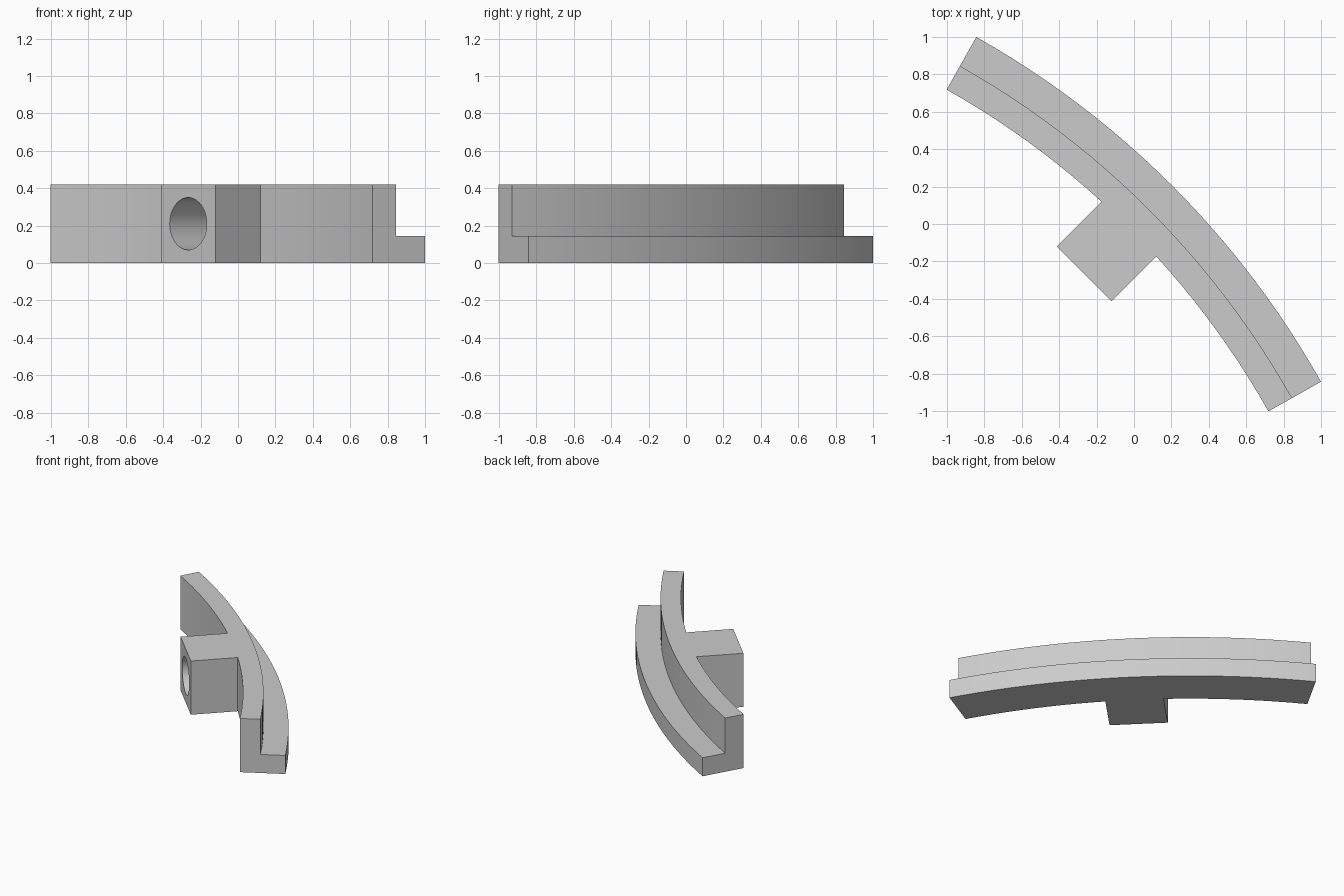
import bpy, bmesh
from math import sin, cos, radians, asin, sqrt, pi
from mathutils import Matrix, Vector

cube = bpy.data.objects.get("Cube")
if cube:
    bpy.data.objects.remove(cube)

R_IN, R_MID, R_OUT = 4.523, 4.668, 4.846
LEDGE, HEIGHT = 0.145, 0.42
CENTRE = Vector((-3.222, -3.222, 0))
HALF_SWEEP = radians(15.6)
BLOCK_HALF, BLOCK_FRONT = 0.207, 4.18
DIAGONAL = radians(45)
SEGMENTS = 24

grey = bpy.data.materials.new("light grey")
grey.use_nodes = True
grey.diffuse_color = (0.6, 0.6, 0.6, 1)
grey.node_tree.nodes["Principled BSDF"].inputs["Base Color"].default_value = (0.6, 0.6, 0.6, 1)


def polar(r, a, z=0):
    """Point on the ring, with the angle measured from the diagonal."""
    return CENTRE + Vector((r * cos(DIAGONAL + a), r * sin(DIAGONAL + a), z))


def finish(name, bm):
    bmesh.ops.recalc_face_normals(bm, faces=bm.faces[:])
    mesh = bpy.data.meshes.new(name)
    bm.to_mesh(mesh)
    bm.free()
    mesh.materials.append(grey)
    obj = bpy.data.objects.new(name, mesh)
    bpy.context.collection.objects.link(obj)
    return obj


# Curved rail: an L-shaped section swept along the arc
profile = [(R_IN, 0), (R_OUT, 0), (R_OUT, LEDGE), (R_MID, LEDGE), (R_MID, HEIGHT), (R_IN, HEIGHT)]
bm = bmesh.new()
rings = []
for i in range(SEGMENTS + 1):
    a = HALF_SWEEP * (2 * i / SEGMENTS - 1)
    rings.append([bm.verts.new(polar(r, a, z)) for r, z in profile])
for s, t in zip(rings, rings[1:]):
    for k in range(len(profile)):
        n = (k + 1) % len(profile)
        bm.faces.new((s[k], s[n], t[n], t[k]))
bm.faces.new(rings[0])
bm.faces.new(rings[-1])
rail = finish("curved_rail", bm)

# Mounting block: back side follows the inner arc of the rail
back = asin(BLOCK_HALF / R_IN)
front = asin(BLOCK_HALF / BLOCK_FRONT)
front_r = sqrt(BLOCK_FRONT ** 2 + BLOCK_HALF ** 2)
outline = [polar(front_r, front), polar(front_r, -front)]
outline += [polar(R_IN, back * (i / 3 - 1)) for i in range(7)]
bm = bmesh.new()
base = bm.faces.new([bm.verts.new(p) for p in outline])
grown = bmesh.ops.extrude_face_region(bm, geom=[base])["geom"]
bmesh.ops.translate(bm, vec=(0, 0, HEIGHT), verts=[g for g in grown if isinstance(g, bmesh.types.BMVert)])
block = finish("mounting_block", bm)

# Round blind hole bored into the block along the diagonal
bm = bmesh.new()
place = (Matrix.Translation(polar(BLOCK_FRONT + 0.12, 0, HEIGHT / 2))
         @ Matrix.Rotation(DIAGONAL, 4, "Z") @ Matrix.Rotation(pi / 2, 4, "Y"))
bmesh.ops.create_cone(bm, cap_ends=True, segments=48, radius1=0.14, radius2=0.14, depth=0.42, matrix=place)
cutter = finish("hole_cutter", bm)
cutter.hide_render = True
bore = block.modifiers.new("hole", "BOOLEAN")
bore.operation = "DIFFERENCE"
bore.solver = "EXACT"
bore.object = cutter
bpy.context.view_layer.objects.active = block
bpy.ops.object.modifier_apply(modifier="hole")
bpy.data.objects.remove(cutter)

# Smooth curved walls, crisp corners
for obj in bpy.context.selected_objects:
    obj.select_set(False)
for obj in (rail, block):
    obj.select_set(True)
bpy.ops.object.shade_smooth_by_angle(angle=radians(30))
